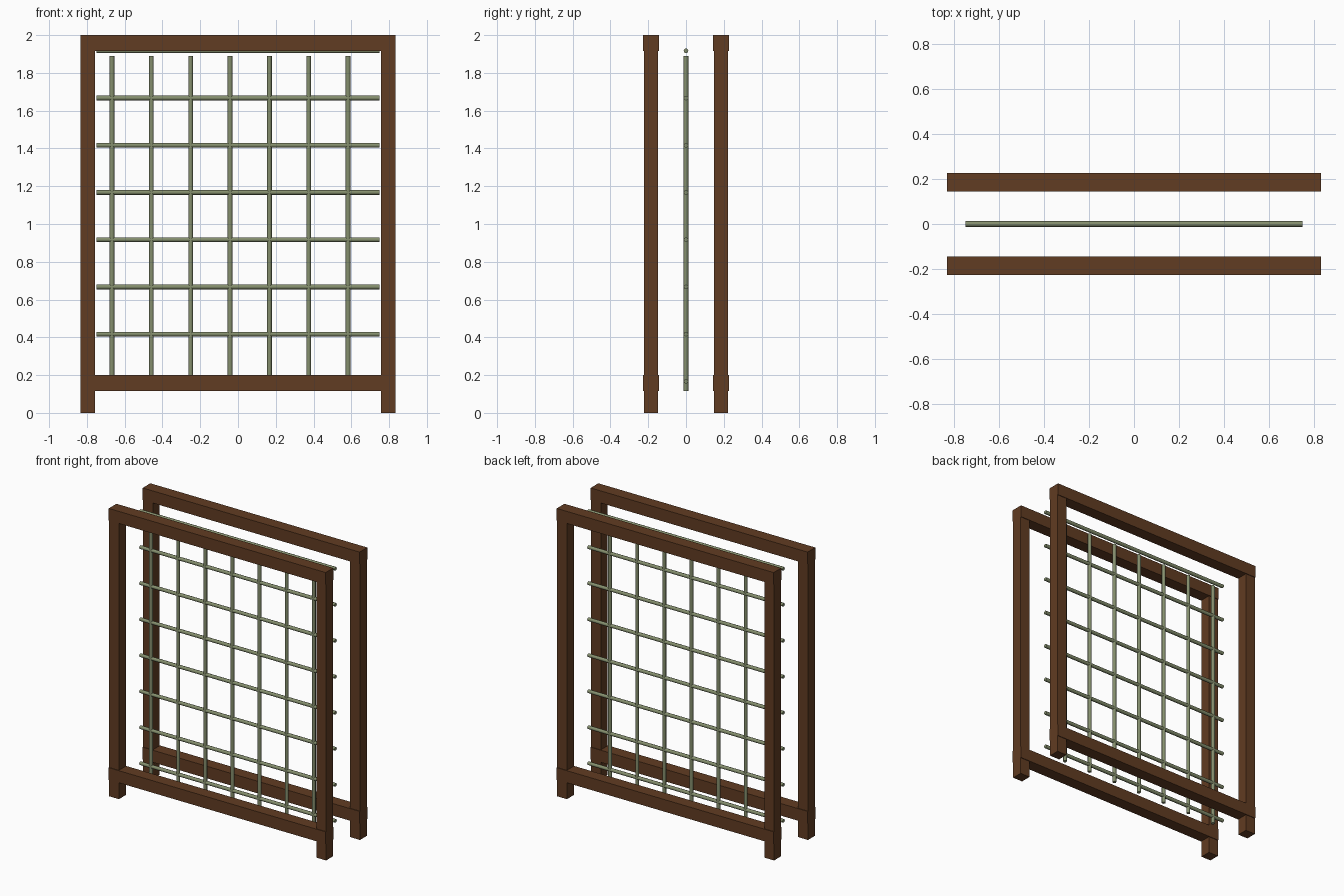
import bpy
from math import pi

if "Cube" in bpy.data.objects:
    bpy.data.objects.remove(bpy.data.objects["Cube"], do_unlink=True)


def make_material(name, rgb):
    mat = bpy.data.materials.new(name)
    mat.use_nodes = True
    mat.diffuse_color = (*rgb, 1)
    mat.node_tree.nodes["Principled BSDF"].inputs["Base Color"].default_value = (*rgb, 1)
    return mat


wood = make_material("brown wood", (0.120, 0.045, 0.016))
cane = make_material("green cane", (0.235, 0.275, 0.155))


def beam(name, center, size):
    bpy.ops.mesh.primitive_cube_add(size=1, location=center)
    obj = bpy.context.object
    obj.name = name
    obj.scale = size
    bpy.ops.object.transform_apply(location=False, rotation=False)
    obj.data.materials.append(wood)


def rod(name, center, length, rotation=(0, 0, 0)):
    bpy.ops.mesh.primitive_cylinder_add(vertices=8, radius=ROD_RADIUS, depth=length,
                                        location=center, rotation=rotation)
    obj = bpy.context.object
    obj.name = name
    obj.data.materials.append(cane)
    bpy.ops.object.shade_smooth_by_angle(angle=pi / 3)


HALF_WIDTH = 0.833
POST = 0.075
RAIL = 0.084
FRAME_Y = 0.186
ROD_RADIUS = 0.0125

# Two matching wooden frames, each with two posts and two rails
for face, side in (("front", -1), ("back", 1)):
    y = side * FRAME_Y
    for hand, sx in (("left", 1), ("right", -1)):
        beam(f"{face}_{hand}_post", (sx * (HALF_WIDTH - POST / 2), y, 0.96),
             (POST, POST, 1.92))
    for level, top in (("bottom", 0.2), ("top", 2.0)):
        beam(f"{face}_{level}_rail", (0, y, top - RAIL / 2),
             (2 * HALF_WIDTH, RAIL, RAIL))

# Lattice of upright and level rods between the frames
for i in range(7):
    rod(f"upright_rod_{i + 1}", (-0.667 + i * 0.2083, 0, 1.0025), 1.775)
for i in range(8):
    rod(f"level_rod_{i + 1}", (0, 0, 0.167 + i * 0.25), 1.5, (0, pi / 2, 0))
